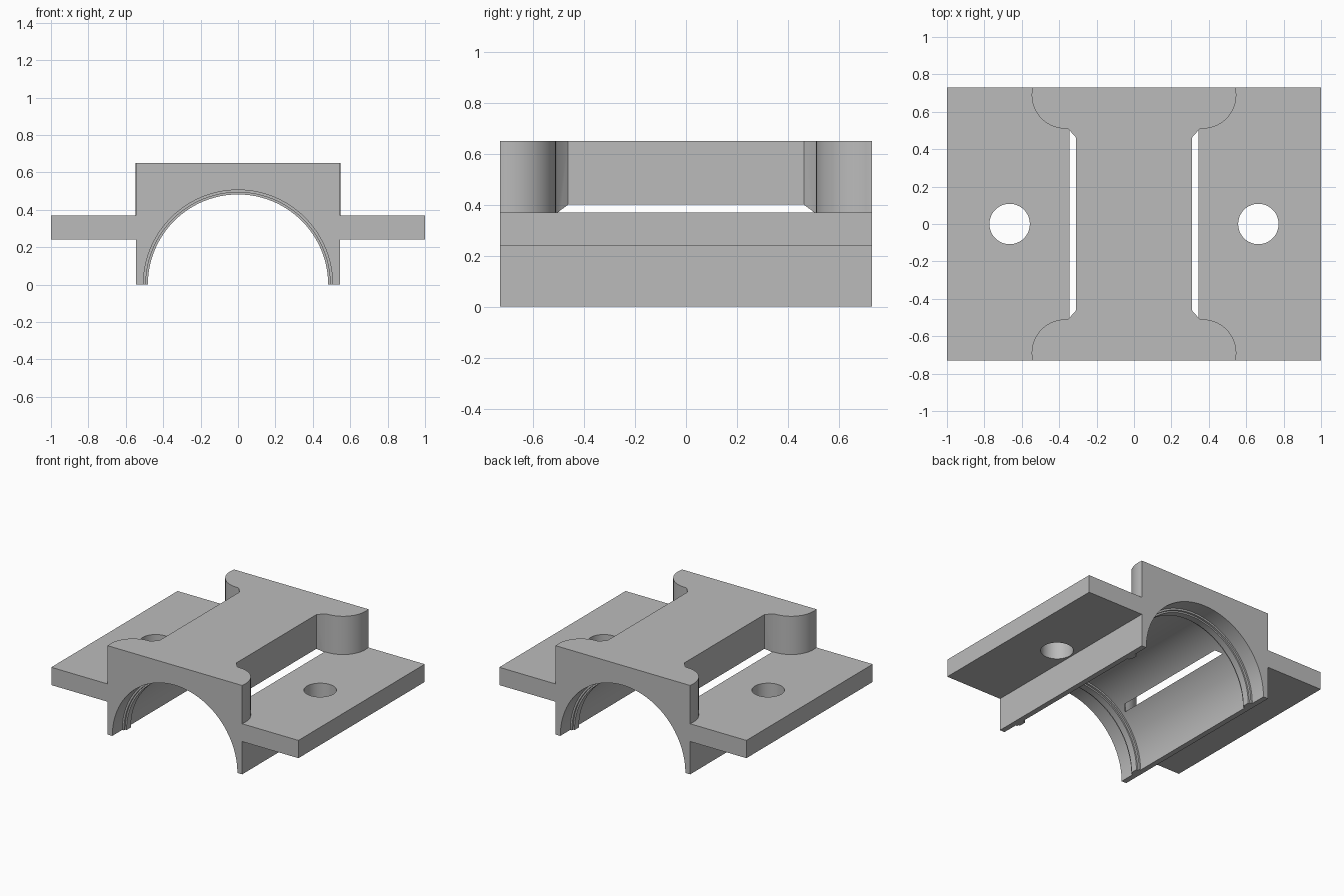
import bpy, bmesh
from math import sin, cos, pi, radians
from mathutils import Matrix, Vector

cube = bpy.data.objects.get("Cube")
if cube:
    bpy.data.objects.remove(cube, do_unlink=True)

HALF_LENGTH = 0.73

grey = bpy.data.materials.new("plain grey")
grey.use_nodes = True
colour = (0.5, 0.5, 0.5, 1)
grey.diffuse_color = colour
grey.node_tree.nodes["Principled BSDF"].inputs["Base Color"].default_value = colour


def finish(name, bm):
    bmesh.ops.recalc_face_normals(bm, faces=bm.faces)
    mesh = bpy.data.meshes.new(name)
    bm.to_mesh(mesh)
    bm.free()
    mesh.materials.append(grey)
    obj = bpy.data.objects.new(name, mesh)
    bpy.context.collection.objects.link(obj)
    return obj


def extrude(name, points, direction):
    bm = bmesh.new()
    face = bm.faces.new([bm.verts.new(p) for p in points])
    out = bmesh.ops.extrude_face_region(bm, geom=[face])
    verts = [v for v in out["geom"] if isinstance(v, bmesh.types.BMVert)]
    bmesh.ops.translate(bm, verts=verts, vec=Vector(direction))
    return finish(name, bm)


def combine(target, tool, operation):
    mod = target.modifiers.new(operation.lower(), 'BOOLEAN')
    mod.operation = operation
    mod.solver = 'EXACT'
    mod.object = tool
    bpy.context.view_layer.objects.active = target
    bpy.ops.object.modifier_apply(modifier=mod.name)
    bpy.data.objects.remove(tool, do_unlink=True)


# Lower body with side flanges
half = [(0.545, 0), (0.545, 0.24), (1, 0.24), (1, 0.37)]
profile = half + [(-x, z) for x, z in reversed(half)]
cap = extrude("bearing_cap", [(x, -HALF_LENGTH, z) for x, z in profile],
              (0, 2 * HALF_LENGTH, 0))

# Raised web with rounded lobes at its four corners
cx, cy, r = 0.367, 0.69, 0.18
quarter = [(0.31, 0.462), (0.348, 0.505), (cx - 0.01, cy - r)]
quarter += [(cx + r * sin(t), cy - r * cos(t))
            for t in [radians(i * 5) for i in range(1, 21)]]
quarter.append((0.545, HALF_LENGTH))
right = [(x, -y) for x, y in reversed(quarter)] + quarter
outline = right + [(-x, y) for x, y in reversed(right)]
web = extrude("raised_web", [(x, y, 0.3) for x, y in outline], (0, 0, 0.35))
combine(cap, web, 'UNION')

# Bore, turned with a stepped retaining rib near each end
bore, step, rib = 0.506, 0.493, 0.482
end = [(0.535, bore), (0.535, step), (0.55, step), (0.55, rib),
       (0.6, rib), (0.6, step), (0.615, step), (0.615, bore), (0.8, bore)]
section = [(-y, rad) for y, rad in reversed(end)] + end
section = [(-0.8, 0)] + section + [(0.8, 0)]
bm = bmesh.new()
SEGMENTS = 96
rings = []
for y, rad in section[1:-1]:
    rings.append([bm.verts.new((rad * cos(2 * pi * i / SEGMENTS), y,
                                rad * sin(2 * pi * i / SEGMENTS)))
                  for i in range(SEGMENTS)])
for a, b in zip(rings, rings[1:]):
    for i in range(SEGMENTS):
        j = (i + 1) % SEGMENTS
        bm.faces.new((a[i], a[j], b[j], b[i]))
bm.faces.new(rings[0])
bm.faces.new(rings[-1])
combine(cap, finish("bore_cutter", bm), 'DIFFERENCE')

# Bolt holes in the flanges
for side in (-1, 1):
    bm = bmesh.new()
    bmesh.ops.create_cone(bm, cap_ends=True, segments=64, radius1=0.108,
                          radius2=0.108, depth=0.6,
                          matrix=Matrix.Translation((side * 0.665, 0, 0.3)))
    combine(cap, finish("bolt_hole_cutter", bm), 'DIFFERENCE')

# Smooth curved walls, sharp machined edges
bpy.ops.object.select_all(action='DESELECT')
cap.select_set(True)
bpy.context.view_layer.objects.active = cap
bpy.ops.object.shade_smooth_by_angle(angle=radians(25))
